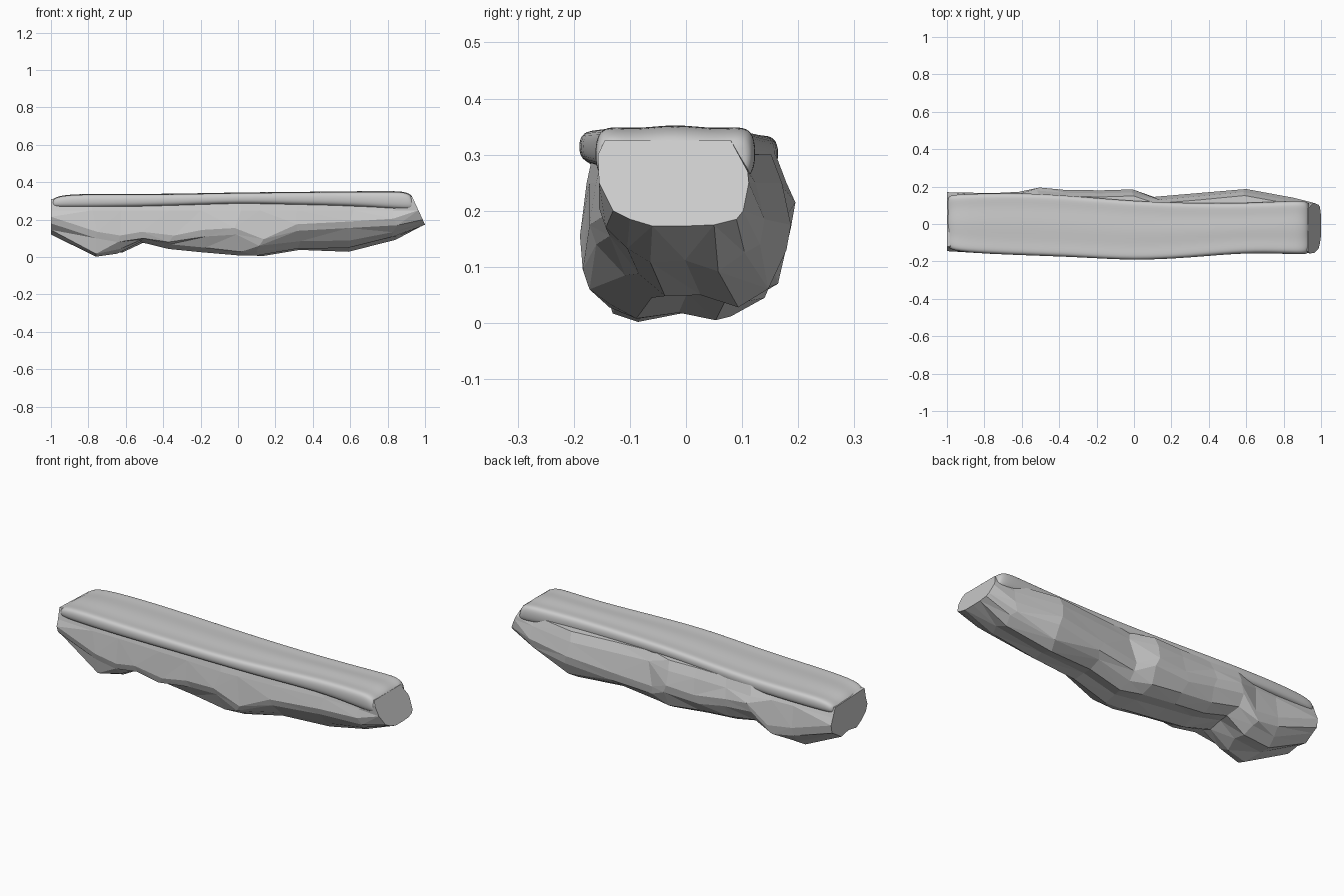
import bpy, bmesh, random
random.seed(4)


def loft(name, rings, triangulate=False):
    """Skin a list of equal-length rings and close both ends."""
    bm = bmesh.new()
    rows = [[bm.verts.new(p) for p in r] for r in rings]
    n = len(rows[0])
    sides = []
    for a, b in zip(rows, rows[1:]):
        for i in range(n):
            j = (i + 1) % n
            sides.append(bm.faces.new((a[i], a[j], b[j], b[i])))
    bm.faces.new(rows[0][::-1])
    bm.faces.new(rows[-1])
    if triangulate:
        bmesh.ops.triangulate(bm, faces=sides)
    bmesh.ops.recalc_face_normals(bm, faces=bm.faces)
    me = bpy.data.meshes.new(name)
    bm.to_mesh(me)
    bm.free()
    ob = bpy.data.objects.new(name, me)
    bpy.context.collection.objects.link(ob)
    return ob


# Rock body: x, front bottom z, back bottom z, front y, back y,
# front crease z, back crease z, front undercut width, undercut height
sections = [
    (-1.00, .12, .12, -.145, .170, .20, .20, .16, .025),
    (-.77, .002, .015, -.160, .165, .12, .12, .09, .015),
    (-.63, .018, .025, -.160, .172, .10, .10, .13, .025),
    (-.51, .08, .08, -.163, .195, .12, .20, .16, .015),
    (-.36, .043, .05, -.170, .182, .10, .18, .14, .025),
    (-.18, .025, .035, -.176, .180, .13, .15, .14, .025),
    (.00, .008, .012, -.189, .185, .14, .16, .14, .02),
    (.12, .008, .005, -.184, .145, .08, .11, .15, .025),
    (.33, .045, .038, -.172, .163, .16, .13, .19, .04),
    (.60, .048, .028, -.148, .187, .175, .16, .19, .04),
    (.84, .108, .092, -.155, .140, .19, .17, .17, .025),
]
rings = []
for k, (x, zf, zk, f, b, cf, cb, u, uz) in enumerate(sections):
    w = b - f
    pts = [(f + .025, .31), (f + .012, .25), (f, cf + .015), (f + .012, cf - .02),
           (f + w * u, zf + uz), (f + w * (u + .14), zf), (f + w * .52, (zf + zk) / 2 + .012),
           (b - w * .28, zk), (b - w * .12, zk + .033), (b - .008, cb - .03),
           (b, cb + .015), (b - .016, .25), (b - .035, .30)]
    j = .012 if k else 0
    rings.append([(x + random.uniform(-j, j) * 1.5, y, z) for y, z in pts])
# Slanted, roughly octagonal right end
end = [(-.145, .325), (-.157, .30), (-.155, .25), (-.13, .20), (-.10, .185), (-.06, .173),
       (0, .173), (.05, .175), (.09, .185), (.102, .20), (.112, .25), (.11, .27), (.08, .325)]
rings.append([(1 - (z - .173) * .46, y, z) for y, z in end])
loft("rock_body", rings, True)

# Soft cap lying on top: x, front y, back y, lower z, upper z
cap = [
    (-1.0, -.115, .135, .266, .300), (-.985, -.130, .150, .264, .312),
    (-.93, -.150, .158, .262, .337), (-.60, -.165, .166, .265, .335),
    (-.30, -.174, .146, .273, .337), (.0, -.194, .119, .286, .344),
    (.30, -.178, .109, .277, .346), (.60, -.150, .109, .271, .350),
    (.82, -.158, .121, .255, .351), (.88, -.160, .122, .250, .349),
    (.915, -.157, .116, .252, .338), (.935, -.142, .100, .262, .322),
]
rings = []
for x, f, b, lo, hi in cap:
    r, h = .02, hi - lo
    # the right tip leans with the slanted end face
    prof = [(f + .04, lo), (f + .004, lo + h * .06), (f - .004, lo + h * .45), (f, hi - h * .12),
            (f + r, hi + .001), (f + .07, hi - .005), ((f + b) / 2, hi + .005), (b - .07, hi - .005),
            (b - r, hi + .001), (b, hi - h * .12), (b + .004, lo + h * .45),
            (b - .004, lo + h * .06), (b - .04, lo)]
    lean = .25 if x > .85 else 0
    rings.append([(x + (hi - z) * lean, y, z) for y, z in prof])
top = loft("soft_top_cap", rings)
sub = top.modifiers.new("smooth", 'SUBSURF')
sub.levels = sub.render_levels = 2
for p in top.data.polygons:
    p.use_smooth = True
